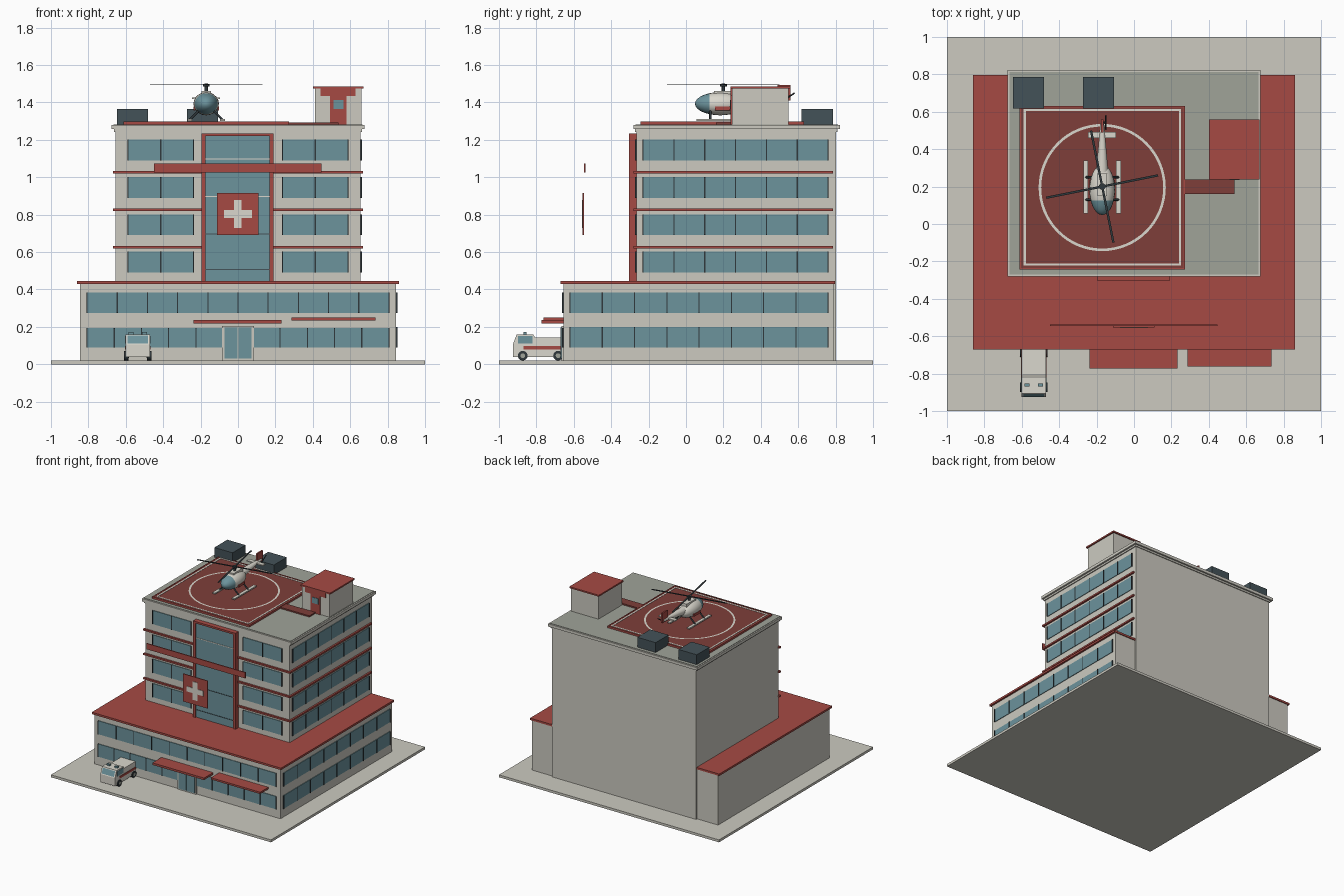
import bpy, bmesh, math
from mathutils import Vector, Matrix


def mat(name, r, g, b):
    m = bpy.data.materials.new(name)
    lin = [((c / 255 + 0.055) / 1.055) ** 2.4 for c in (r, g, b)]
    m.diffuse_color = (*lin, 1)
    return m


WALL = mat("pale_stone", 204, 202, 192)
RED = mat("brick_red", 166, 74, 68)
DEEP = mat("deep_red", 126, 63, 58)
GLASS = mat("blue_glass", 108, 147, 156)
SLATE = mat("slate", 68, 82, 88)
GREY = mat("roof_grey", 160, 163, 153)
WHITE = mat("white_paint", 218, 215, 205)
DARK = mat("dark_trim", 48, 56, 60)


def finish(bm, name, *mats):
    bmesh.ops.recalc_face_normals(bm, faces=bm.faces)
    me = bpy.data.meshes.new(name)
    bm.to_mesh(me)
    bm.free()
    for m in mats:
        me.materials.append(m)
    ob = bpy.data.objects.new(name, me)
    bpy.context.collection.objects.link(ob)
    return ob


def boxes(name, m, *items):
    """Each item: x0, x1, y0, y1, z0, z1."""
    bm = bmesh.new()
    for x0, x1, y0, y1, z0, z1 in items:
        M = Matrix.Translation(((x0 + x1) / 2, (y0 + y1) / 2, (z0 + z1) / 2))
        bmesh.ops.create_cube(bm, size=1, matrix=M @ Matrix.Diagonal((x1 - x0, y1 - y0, z1 - z0, 1)))
    return finish(bm, name, m)


def rods(name, m, *items, n=12):
    """Each item: start, end, start radius, end radius."""
    bm = bmesh.new()
    for a, b, r1, r2 in items:
        a, b = Vector(a), Vector(b)
        d = b - a
        M = Matrix.Translation((a + b) / 2) @ d.to_track_quat('Z', 'Y').to_matrix().to_4x4()
        bmesh.ops.create_cone(bm, cap_ends=True, segments=n, radius1=r1, radius2=r2, depth=d.length, matrix=M)
    ob = finish(bm, name, m)
    smooth(ob)
    return ob


def smooth(ob):
    bpy.ops.object.select_all(action='DESELECT')
    ob.select_set(True)
    bpy.context.view_layer.objects.active = ob
    bpy.ops.object.shade_smooth_by_angle(angle=math.radians(40))


panes, mullions = [], []


def window_row(side, face, a, b, z0, z1, n):
    """Strip of glass with upright bars, on the front or right side."""
    def put(lst, u0, u1, depth):
        if side == "front":
            lst.append((u0, u1, face - depth, face + 0.01, z0, z1))
        else:
            lst.append((face - 0.01, face + depth, u0, u1, z0, z1))
    put(panes, a, b, 0.005)
    for i in range(n + 1):
        u = a + (b - a) * i / n
        put(mullions, u - 0.003, u + 0.003, 0.009)


# Ground and main masses
boxes("ground_slab", WALL, (-1, 1, -1, 1, 0, 0.02))
boxes("lower_block", WALL, (-0.845, 0.845, -0.655, 0.79, 0.02, 0.43))
boxes("lower_roof", RED, (-0.86, 0.86, -0.67, 0.797, 0.43, 0.446))
boxes("tower", WALL, (-0.655, 0.655, -0.265, 0.803, 0.02, 1.255))
boxes("tower_cornice", WALL, (-0.677, 0.677, -0.28, 0.823, 1.257, 1.28))
boxes("cornice_step", WALL, (-0.663, 0.663, -0.272, 0.81, 1.243, 1.257))
boxes("roof_deck", GREY, (-0.666, 0.666, -0.269, 0.812, 1.27, 1.283))

# Windows of the lower block
window_row("front", -0.655, -0.807, 0.807, 0.275, 0.385, 10)
window_row("front", -0.655, -0.807, -0.08, 0.09, 0.195, 5)
window_row("front", -0.655, 0.08, 0.807, 0.09, 0.195, 5)
for z in (0.09, 0.275):
    window_row("right", 0.845, -0.62, 0.76, z, z + 0.108, 8)

# Windows of the tower
for z in (0.49, 0.69, 0.89, 1.09):
    window_row("right", 0.655, -0.23, 0.76, z, z + 0.112, 6)
    window_row("front", -0.265, -0.588, -0.238, z, z + 0.112, 2)
    window_row("front", -0.265, 0.238, 0.588, z, z + 0.112, 2)
boxes("window_panes", GLASS, *panes)
boxes("window_mullions", DARK, *mullions)

# Floor ledges along the front and right side
ledges = []
for z in (0.62, 0.82, 1.02):
    ledges += [(-0.667, 0.669, -0.28, -0.26, z, z + 0.013), (0.65, 0.669, -0.265, 0.785, z, z + 0.013)]
boxes("floor_ledges", RED, *ledges)

# Central glazed bay with red surround
boxes("bay_frame", RED, (-0.195, -0.173, -0.305, -0.262, 0.446, 1.235),
      (0.168, 0.19, -0.305, -0.262, 0.446, 1.235), (-0.173, 0.168, -0.305, -0.262, 1.22, 1.235))
boxes("bay_glass", GLASS, (-0.173, 0.168, -0.295, -0.262, 0.446, 1.22))
boxes("bay_transoms", SLATE, *[(-0.173, 0.168, -0.298, -0.29, z, z + 0.005) for z in (0.505, 0.695)])
boxes("bay_light_transoms", WHITE, *[(-0.173, 0.168, -0.298, -0.29, z, z + 0.006) for z in (0.895, 1.095)])

# Sign band and cross panel standing out in front
boxes("sign_band", RED, (-0.45, 0.447, -0.545, -0.537, 1.025, 1.073))
boxes("cross_panel", RED, (-0.112, 0.11, -0.553, -0.546, 0.69, 0.917))
boxes("cross", WHITE, (-0.076, 0.074, -0.557, -0.55, 0.783, 0.825), (-0.022, 0.02, -0.5572, -0.55, 0.729, 0.879))

# Entrance and canopies
boxes("entrance_surround", WALL, (-0.085, 0.085, -0.665, -0.65, 0.02, 0.205))
boxes("entrance_doors", GLASS, (-0.073, -0.002, -0.671, -0.66, 0.03, 0.197), (0.002, 0.073, -0.671, -0.66, 0.03, 0.197))
boxes("canopies", RED, (-0.237, 0.232, -0.773, -0.65, 0.219, 0.236), (0.287, 0.735, -0.762, -0.65, 0.235, 0.25))

# Landing pad, walkway and painted marks
boxes("landing_pad", DEEP, (-0.61, 0.27, -0.24, 0.63, 1.28, 1.296))
boxes("pad_edge", RED, (-0.612, -0.604, -0.242, 0.632, 1.28, 1.298), (0.264, 0.272, -0.242, 0.632, 1.28, 1.298),
      (-0.612, 0.272, -0.242, -0.234, 1.28, 1.298), (-0.612, 0.272, 0.624, 0.632, 1.28, 1.298))
boxes("walkway", DEEP, (0.27, 0.537, 0.16, 0.237, 1.28, 1.294))
boxes("pad_border_line", WHITE, (-0.59, -0.578, -0.222, 0.615, 1.29, 1.298), (0.24, 0.252, -0.222, 0.615, 1.29, 1.298),
      (-0.59, 0.252, -0.222, -0.21, 1.29, 1.298), (-0.59, 0.252, 0.603, 0.615, 1.29, 1.298))
bm = bmesh.new()
rings = []
for r in (0.326, 0.34):
    rings.append([bm.verts.new((-0.17 + r * math.cos(i * math.tau / 64), 0.195 + r * math.sin(i * math.tau / 64), 1.298))
                  for i in range(64)])
for i in range(64):
    j = (i + 1) % 64
    bm.faces.new((rings[0][i], rings[1][i], rings[1][j], rings[0][j]))
finish(bm, "pad_circle", WHITE)

# Roof access room
boxes("access_room", WALL, (0.412, 0.66, 0.245, 0.548, 1.28, 1.474))
boxes("access_roof", RED, (0.402, 0.67, 0.237, 0.558, 1.474, 1.486))
boxes("access_door", RED, (0.492, 0.58, 0.238, 0.25, 1.283, 1.44), (0.442, 0.628, 0.238, 0.25, 1.435, 1.475))
boxes("access_door_window", GLASS, (0.51, 0.565, 0.234, 0.245, 1.365, 1.412))

# Rooftop plant boxes
boxes("plant_units", SLATE, (-0.647, -0.482, 0.618, 0.785, 1.28, 1.364), (-0.274, -0.107, 0.618, 0.785, 1.28, 1.364))

# Helicopter: body with glazed nose
HX = -0.17
bm = bmesh.new()
M = Matrix.Translation((HX, 0.183, 1.393)) @ Matrix.Diagonal((0.068, 0.135, 0.062, 1)) @ Matrix.Rotation(math.pi / 2, 4, 'X')
bmesh.ops.create_uvsphere(bm, u_segments=20, v_segments=14, radius=1, matrix=M)
for f in bm.faces:
    f.material_index = int(f.calc_center_median().y < 0.135)
smooth(finish(bm, "helicopter_body", WHITE, GLASS))
rods("helicopter_tail", WHITE, ((HX, 0.26, 1.405), (HX, 0.54, 1.425), 0.034, 0.01))
boxes("tail_stabilizer", WHITE, (-0.245, -0.095, 0.46, 0.492, 1.418, 1.427))
boxes("tail_fin", RED, (HX - 0.006, HX + 0.006, 0.488, 0.558, 1.41, 1.492))
boxes("helicopter_stripes", RED, (HX - 0.069, HX - 0.06, 0.155, 0.235, 1.358, 1.378),
      (HX + 0.06, HX + 0.069, 0.155, 0.235, 1.358, 1.378))
boxes("engine_cover", WHITE, (HX - 0.025, HX + 0.025, 0.15, 0.27, 1.43, 1.462))

# Helicopter rotors
rods("rotor_mast", DARK, ((HX, 0.2, 1.45), (HX, 0.2, 1.5), 0.009, 0.009), ((HX, 0.2, 1.484), (HX, 0.2, 1.498), 0.018, 0.018))
bm = bmesh.new()
for a in (11.3, 101.3):
    M = Matrix.Translation((HX, 0.2, 1.494)) @ Matrix.Rotation(math.radians(a), 4, 'Z')
    bmesh.ops.create_cube(bm, size=1, matrix=M @ Matrix.Diagonal((0.61, 0.012, 0.004, 1)))
finish(bm, "main_rotor_blades", DARK)
rods("tail_rotor", DARK, ((HX + 0.02, 0.505, 1.40), (HX + 0.02, 0.58, 1.45), 0.004, 0.004),
     ((HX, 0.543, 1.425), (HX + 0.022, 0.543, 1.425), 0.005, 0.005))

# Helicopter skids
boxes("skids", WHITE, (-0.27, -0.246, 0.055, 0.34, 1.302, 1.312), (-0.095, -0.07, 0.055, 0.34, 1.302, 1.312))
rods("skid_struts", DARK, *[((HX + s * 0.04, y, 1.355), (HX + s * 0.087, y, 1.308), 0.006, 0.006)
                            for s in (-1, 1) for y in (0.13, 0.25)])

# Ambulance: side profile pulled across its width
bm = bmesh.new()
prof = [(-0.926, 0.04), (-0.926, 0.105), (-0.905, 0.16), (-0.818, 0.16), (-0.806, 0.142), (-0.66, 0.142), (-0.66, 0.04)]
face = bm.faces.new([bm.verts.new((-0.602, y, z)) for y, z in prof])
ext = bmesh.ops.extrude_face_region(bm, geom=[face])["geom"]
bmesh.ops.translate(bm, vec=(0.132, 0, 0), verts=[v for v in ext if isinstance(v, bmesh.types.BMVert)])
finish(bm, "ambulance_body", WHITE)
boxes("ambulance_stripes", RED, (-0.605, -0.6, -0.87, -0.66, 0.08, 0.098), (-0.472, -0.467, -0.87, -0.66, 0.08, 0.098))
boxes("ambulance_side_windows", GLASS, (-0.604, -0.6, -0.897, -0.82, 0.11, 0.15), (-0.472, -0.468, -0.897, -0.82, 0.11, 0.15))
bm = bmesh.new()
bm.faces.new([bm.verts.new(p) for p in ((-0.592, -0.9255, 0.112), (-0.48, -0.9255, 0.112),
                                        (-0.48, -0.909, 0.153), (-0.592, -0.909, 0.153))])
finish(bm, "ambulance_windscreen", GLASS)
boxes("ambulance_beacons", GLASS, (-0.585, -0.558, -0.87, -0.852, 0.16, 0.172), (-0.514, -0.487, -0.87, -0.852, 0.16, 0.172))
wheels = [(x, y) for x in (-0.597, -0.475) for y in (-0.873, -0.684)]
rods("ambulance_wheels", DARK, *[((x - 0.012, y, 0.046), (x + 0.012, y, 0.046), 0.026, 0.026) for x, y in wheels], n=16)
rods("ambulance_hubs", GREY, *[((x - 0.013, y, 0.046), (x + 0.013, y, 0.046), 0.013, 0.013) for x, y in wheels])
